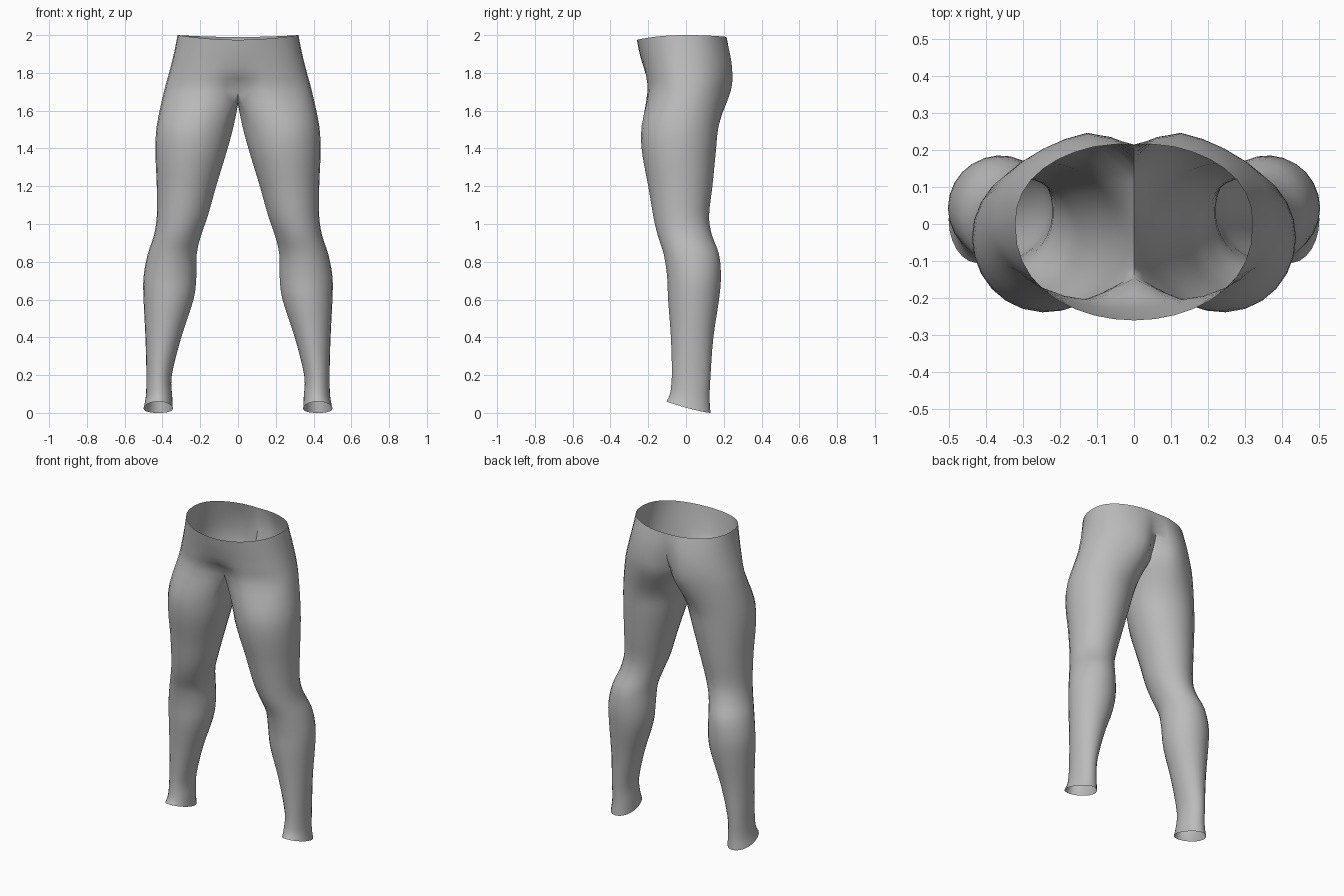
import bpy, bmesh
from math import sin, cos, pi, radians, exp
from mathutils import Vector

if "Cube" in bpy.data.objects:
    bpy.data.objects.remove(bpy.data.objects["Cube"])

OUTER, INNER, STEPS = 19, 8, 3   # columns outside, columns inside the leg, smoothing steps


def power(v, p):
    return abs(v) ** p * (1 if v >= 0 else -1)


def leg_ring(z, x_in, x_out, y_front, y_back, tilt=0):
    """Closed oval, from the inner front round the outside and back along the inside."""
    cx, rx = (x_in + x_out) / 2, (x_out - x_in) / 2
    cy, ry = (y_front + y_back) / 2, (y_back - y_front) / 2
    gap = radians(50)
    angles = [gap + (2 * pi - 2 * gap) * i / (OUTER - 1) for i in range(OUTER)]
    angles += [2 * pi - gap + 2 * gap * (i + 1) / (INNER + 1) for i in range(INNER)]
    ring = []
    for a in angles:
        y = cy - ry * sin(a)
        rise = tilt * ((y_back - y) / (2 * ry) + 1e-6) ** 1.3
        ring.append(Vector((cx - rx * cos(a), y, z + rise)))
    return ring


def hip_ring(z, width, y_front, y_back, dent_front, dent_back, sag=0):
    """Half loop from the front centre to the back centre, dented at the middle."""
    ring = []
    for i in range(OUTER):
        t = pi * i / (OUTER - 1)
        x = width * sin(t) if 0 < i < OUTER - 1 else 0
        c = power(cos(t), 0.88)
        if c > 0:
            y = y_front * c + dent_front * exp(-(x / 0.085) ** 2)
        else:
            y = -y_back * c - dent_back * exp(-(x / 0.06) ** 2)
        ring.append(Vector((x, y, z - sag * cos(t) ** 2 * (1 if c > 0 else 0.4))))
    return ring


def smooth_column(points):
    """Catmull-Rom curve through the points of one column."""
    out = []
    for i in range(len(points) - 1):
        p0, p1 = points[max(i - 1, 0)], points[i]
        p2, p3 = points[i + 1], points[min(i + 2, len(points) - 1)]
        for s in range(STEPS):
            t = s / STEPS
            out.append(0.5 * (2 * p1 + (p2 - p0) * t
                              + (2 * p0 - 5 * p1 + 4 * p2 - p3) * t * t
                              + (3 * p1 - p0 - 3 * p2 + p3) * t ** 3))
    return out + [points[-1]]


# Leg sections from hem to upper thigh: height, inside, outside, front, back, hem tilt
legs = [leg_ring(*row) for row in (
    (0, .345, .5, -.105, .13, .06), (.08, .348, .488, -.085, .125, .02),
    (.2, .35, .485, -.075, .13), (.4, .3, .49, -.08, .145),
    (.6, .235, .5, -.095, .175), (.72, .22, .5, -.1, .185),
    (.84, .218, .478, -.118, .175), (.94, .195, .445, -.15, .138),
    (1.04, .16, .43, -.173, .122), (1.2, .115, .43, -.2, .14),
    (1.38, .06, .437, -.233, .158), (1.52, .022, .43, -.235, .173))]

# Hip sections from crotch to waist: height, half width, front, back, dents, sag
hips = [hip_ring(*row) for row in (
    (1.7, .392, -.222, .25, .075, .1), (1.8, .365, -.228, .26, .016, .07),
    (1.9, .34, -.245, .247, 0, .035), (2.0, .32, -.26, .22, 0, .006, .025))]

# Crotch saddle runs along the centre from back to front
front, back = hips[0][0], hips[0][-1]
saddle = []
for i in range(INNER):
    t = (i + 1) / (INNER + 1)
    p = back.lerp(front, t)
    saddle.append(p - Vector((0, 0, 0.065 * sin(pi * t) ** 0.8)))

# Smooth every column
columns = []
for j in range(OUTER):
    columns.append(smooth_column([r[j] for r in legs + hips]))
for j in range(INNER):
    columns.append(smooth_column([r[OUTER + j] for r in legs] + [saddle[j]]))
crotch = len(legs) * STEPS
for column in columns:
    for p in column:
        p.x = max(p.x, 0)
for j in (0, OUTER - 1):
    for p in columns[j][crotch:]:
        p.x = 0

# Skin the left half, then mirror it
bm = bmesh.new()
verts = [[bm.verts.new(p) for p in column] for column in columns]
for j in range(len(verts)):
    a, b = verts[j], verts[(j + 1) % len(verts)]
    for k in range(min(len(a), len(b)) - 1):
        if j >= OUTER - 1 and k >= crotch:
            break
        bm.faces.new((a[k], b[k], b[k + 1], a[k + 1]))
bmesh.ops.mirror(bm, geom=bm.verts[:] + bm.edges[:] + bm.faces[:],
                 axis='X', merge_dist=0.0005)
bmesh.ops.recalc_face_normals(bm, faces=bm.faces[:])

mesh = bpy.data.meshes.new("leggings")
bm.to_mesh(mesh)
bm.free()
leggings = bpy.data.objects.new("leggings", mesh)
bpy.context.collection.objects.link(leggings)

# Plain grey cloth
cloth = bpy.data.materials.new("grey_cloth")
cloth.use_nodes = True
grey = (0.5, 0.5, 0.5, 1)
cloth.diffuse_color = grey
cloth.node_tree.nodes["Principled BSDF"].inputs["Base Color"].default_value = grey
mesh.materials.append(cloth)

bpy.context.view_layer.objects.active = leggings
leggings.select_set(True)
bpy.ops.object.shade_smooth_by_angle(angle=radians(50))
